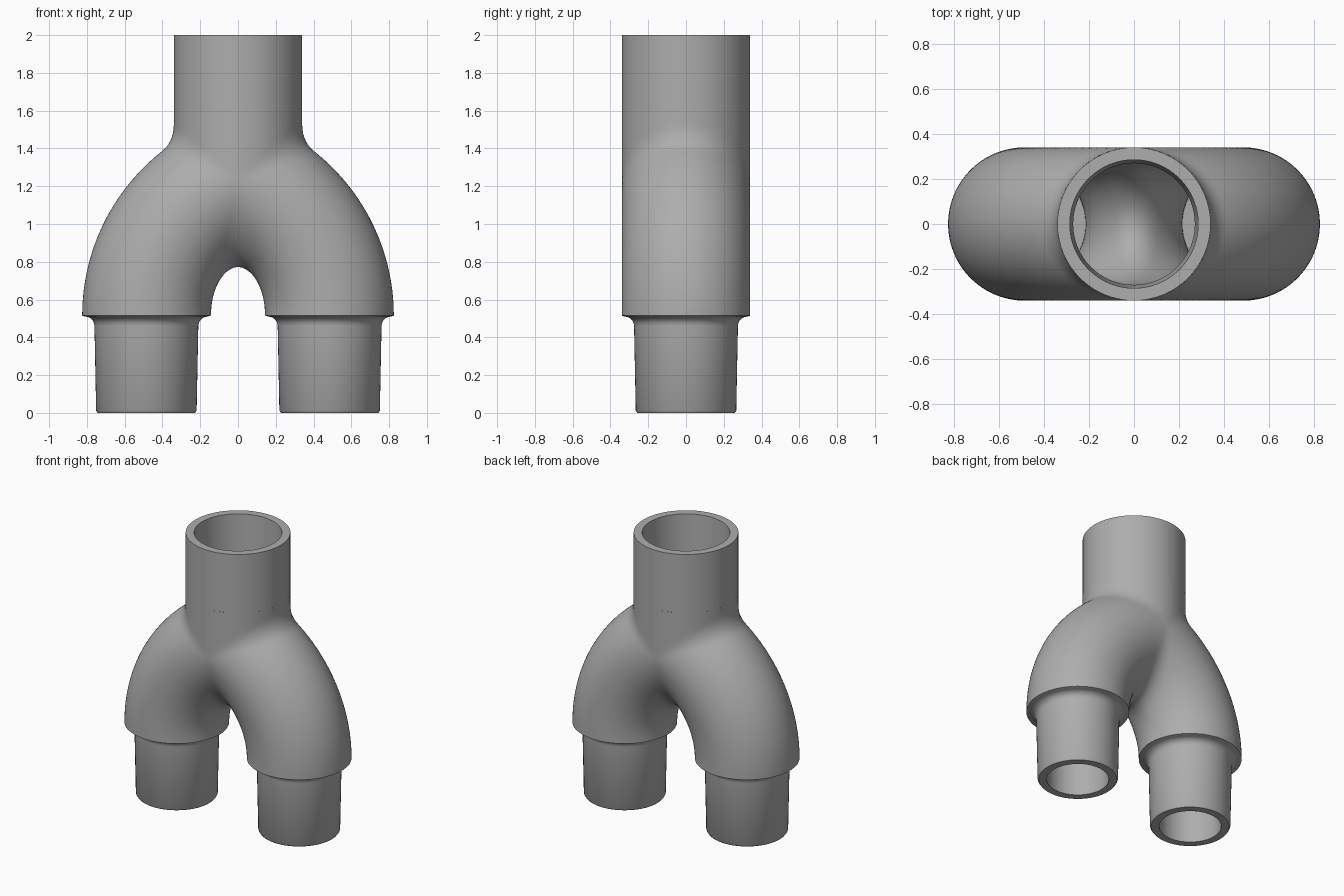
import bpy, bmesh, math
from mathutils import Vector

cube = bpy.data.objects.get("Cube")
if cube:
    bpy.data.objects.remove(cube, do_unlink=True)

PIVOT_X, BEND_Z, BEND_R = 0.283, 0.515, 0.768   # bend pivot sits past the centre line
LEG_X = BEND_R - PIVOT_X
BEND_END = math.acos(PIVOT_X / BEND_R)
JOIN_Z = BEND_Z + BEND_R * math.sin(BEND_END)
COLLAR_Z = 1.58
OUTER, BORE, FILLET = 0.34, 0.27, 0.17

grey = bpy.data.materials.new("plain grey")
grey.use_nodes = True
grey.diffuse_color = (0.42, 0.42, 0.42, 1)
grey.node_tree.nodes["Principled BSDF"].inputs["Base Color"].default_value = (0.42, 0.42, 0.42, 1)


def add_object(name, bm):
    mesh = bpy.data.meshes.new(name)
    bm.to_mesh(mesh)
    bm.free()
    ob = bpy.data.objects.new(name, mesh)
    bpy.context.collection.objects.link(ob)
    mesh.materials.append(grey)
    return ob


def smooth(ob):
    bpy.ops.object.select_all(action='DESELECT')
    ob.select_set(True)
    bpy.context.view_layer.objects.active = ob
    bpy.ops.object.shade_smooth_by_angle(angle=math.radians(35))


# Nearest point on each pipe's centre line
def leg_axis(p, side):
    x = p.x * side
    if p.z < BEND_Z:
        return Vector((side * LEG_X, 0, p.z))
    a = math.atan2(p.z - BEND_Z, x + PIVOT_X)
    a = min(a, BEND_END)
    return Vector((side * (BEND_R * math.cos(a) - PIVOT_X), 0, BEND_Z + BEND_R * math.sin(a)))


def blend(a, b):
    """Filleted union of two (distance, normal) pairs; none where they run flush."""
    k = max(FILLET * (1 - a[1].dot(b[1])), 1e-5)
    h = min(max(0.5 + (b[0] - a[0]) / (2 * k), 0), 1)
    return b[0] + (a[0] - b[0]) * h - k * h * (1 - h), b[1].lerp(a[1], h).normalized()


def pipe_field(p):
    axes = (leg_axis(p, 1), leg_axis(p, -1), Vector((0, 0, max(p.z, JOIN_Z))))
    parts = [((p - c).length, (p - c).normalized()) for c in axes]
    return blend(blend(parts[0], parts[1]), parts[2])


# Closed round pipe swept along a path of (centre, in-plane side direction)
def sweep(bm, path, radius, sides=48):
    rings = []
    for c, u in path:
        turn = [2 * math.pi * i / sides for i in range(sides)]
        rings.append([bm.verts.new(c + radius * (u * math.cos(t) + Vector((0, math.sin(t), 0))))
                      for t in turn])
    for a, b in zip(rings, rings[1:]):
        for i in range(sides):
            j = (i + 1) % sides
            bm.faces.new((a[i], a[j], b[j], b[i]))
    bm.faces.new(rings[0][::-1])
    bm.faces.new(rings[-1])


# Forked pipe surface: rough union, then settled onto the filleted shape
def forked_pipe(name, radius, inward):
    bm = bmesh.new()
    for side in (1, -1):
        path = [(Vector((side * LEG_X, 0, 0.3)), Vector((side, 0, 0)))]
        for i in range(25):
            a = BEND_END * i / 24
            u = Vector((side * math.cos(a), 0, math.sin(a)))
            path.append((Vector((-side * PIVOT_X, 0, BEND_Z)) + u * BEND_R, u))
        sweep(bm, path, radius)
    sweep(bm, [(Vector((0, 0, z)), Vector((1, 0, 0))) for z in (JOIN_Z - 0.03, 1.8)], radius)
    bmesh.ops.recalc_face_normals(bm, faces=bm.faces)
    ob = add_object(name, bm)

    mod = ob.modifiers.new("Union", 'REMESH')
    mod.mode = 'VOXEL'
    mod.voxel_size = 0.024
    bpy.context.view_layer.update()
    merged = ob.evaluated_get(bpy.context.evaluated_depsgraph_get())
    bm = bmesh.new()
    bm.from_mesh(merged.to_mesh())
    merged.to_mesh_clear()
    ob.modifiers.clear()

    for step in range(5):
        if step < 3:
            bmesh.ops.smooth_vert(bm, verts=bm.verts, factor=0.5, use_axis_x=True,
                                  use_axis_y=True, use_axis_z=True)
        for v in bm.verts:
            d, n = pipe_field(v.co)
            v.co -= n * (d - radius)

    # Trim the ends flat
    for z, up in ((BEND_Z, -1), (COLLAR_Z, 1)):
        bmesh.ops.bisect_plane(bm, geom=bm.verts[:] + bm.edges[:] + bm.faces[:], dist=1e-5,
                               plane_co=(0, 0, z), plane_no=(0, 0, up), clear_outer=True)
    bmesh.ops.recalc_face_normals(bm, faces=bm.faces)
    if inward:
        bmesh.ops.reverse_faces(bm, faces=bm.faces)
    bm.to_mesh(ob.data)
    bm.free()
    smooth(ob)


# Turned part from a (radius, height) profile
def lathe(name, profile, x):
    bm = bmesh.new()
    verts = [bm.verts.new((r, 0, z)) for r, z in profile]
    edges = [bm.edges.new(pair) for pair in zip(verts, verts[1:])]
    bmesh.ops.spin(bm, geom=verts + edges, cent=(0, 0, 0), axis=(0, 0, 1),
                   angle=2 * math.pi, steps=64)
    bmesh.ops.remove_doubles(bm, verts=bm.verts, dist=1e-4)
    bmesh.ops.recalc_face_normals(bm, faces=bm.faces)
    ob = add_object(name, bm)
    ob.location.x = x
    smooth(ob)


forked_pipe("forked_body", OUTER, False)
forked_pipe("inner_bore", BORE, True)

# Upper socket with a slightly tapered mouth
lathe("top_socket", [(OUTER, COLLAR_Z), (OUTER, 2), (0.285, 2), (BORE, COLLAR_Z)], 0)

# Tapered spigots with a filleted shoulder and an inner ledge
fillet = [(0.325 - 0.05 * math.sin(t), 0.46 + 0.05 * math.cos(t))
          for t in [math.pi / 2 * i / 6 for i in range(7)]]
spigot = ([(OUTER, BEND_Z)] + fillet
          + [(0.266, 0.012), (0.258, 0), (0.205, 0), (0.205, BEND_Z), (BORE, BEND_Z)])
for side, x in (("left", LEG_X), ("right", -LEG_X)):
    lathe(side + "_spigot", spigot, x)
